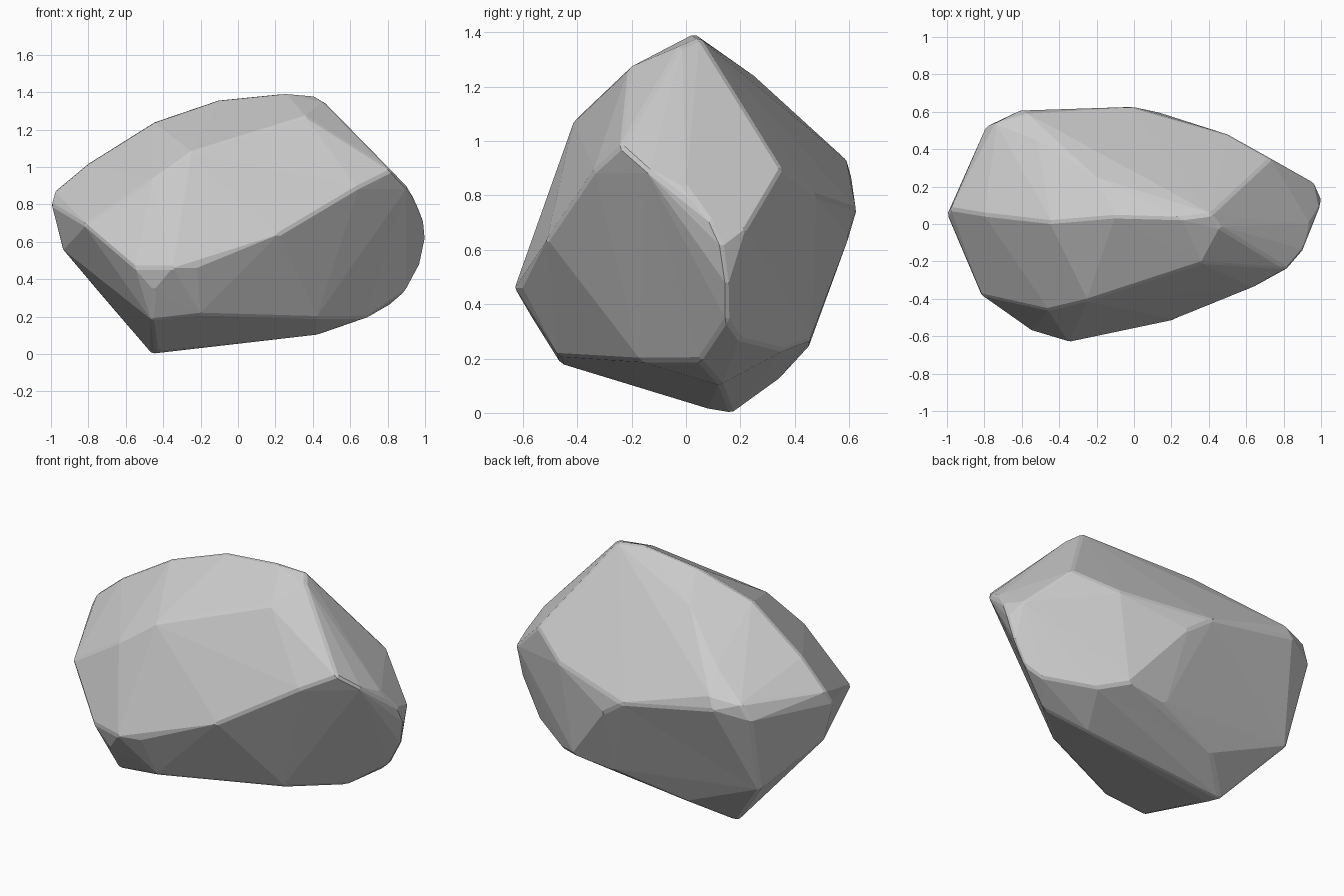
import bpy, bmesh

if "Cube" in bpy.data.objects:
    bpy.data.objects.remove(bpy.data.objects["Cube"])

# Corner points of the boulder, grouped by where they lie
top_ridge = [(-.10, .04, 1.36), (.25, .03, 1.395), (.41, .05, 1.38), (.46, -.02, 1.35),
             (.36, -.21, 1.27), (-.45, .01, 1.24), (-.80, .05, 1.02)]
back_top_edge = [(-.20, .25, 1.24), (-.52, .45, 1.04), (-.74, .54, .90), (-.57, .59, .93)]
front_top_edge = [(-.25, -.41, 1.08), (-.46, -.46, .93)]
front_belly = [(-.35, -.63, .46), (-.22, -.60, .46), (.22, -.51, .64), (.64, -.34, .89),
               (.82, -.24, .98), (-.55, -.57, .46), (-.45, -.56, .34)]
right_end = [(.90, -.15, .90), (.94, 0, .83), (.99, .08, .72), (1, .13, .61), (.96, .22, .68),
             (.73, .35, .90), (.97, .15, .47), (.90, .15, .34), (.82, .20, .27)]
back_belly = [(.50, .48, .80), (-.02, .63, .75), (.12, .60, .65), (-.60, .61, .86), (-.79, .52, .81)]
left_end = [(-1, .05, .80), (-.98, .08, .87), (-.82, -.38, .69), (-.94, .05, .56), (-.75, .38, .34)]
underside = [(-.46, .17, 0), (-.44, .08, .015), (-.46, -.46, .18), (-.20, -.47, .21), (.42, .13, .10),
             (.42, -.17, .19), (.68, .05, .19), (.56, .36, .23), (.42, .46, .27), (.15, .45, .24),
             (-.25, .35, .13)]

# Boulder: faceted convex shell around the corners
bm = bmesh.new()
for group in (top_ridge, back_top_edge, front_top_edge, front_belly, right_end,
              back_belly, left_end, underside):
    for p in group:
        bm.verts.new(p)
res = bmesh.ops.convex_hull(bm, input=bm.verts)
bmesh.ops.delete(bm, geom=[v for v in bm.verts if not v.link_faces], context='VERTS')
bmesh.ops.dissolve_limit(bm, angle_limit=.03, verts=bm.verts, edges=bm.edges)
bmesh.ops.triangulate(bm, faces=[f for f in bm.faces if len(f.verts) > 3])
bmesh.ops.recalc_face_normals(bm, faces=bm.faces)

mesh = bpy.data.meshes.new("boulder")
bm.to_mesh(mesh)
bm.free()
boulder = bpy.data.objects.new("boulder", mesh)
bpy.context.collection.objects.link(boulder)

# Slightly worn edges
bevel = boulder.modifiers.new("worn_edges", 'BEVEL')
bevel.width = .012
bevel.segments = 1
bevel.limit_method = 'ANGLE'
bevel.angle_limit = .45
